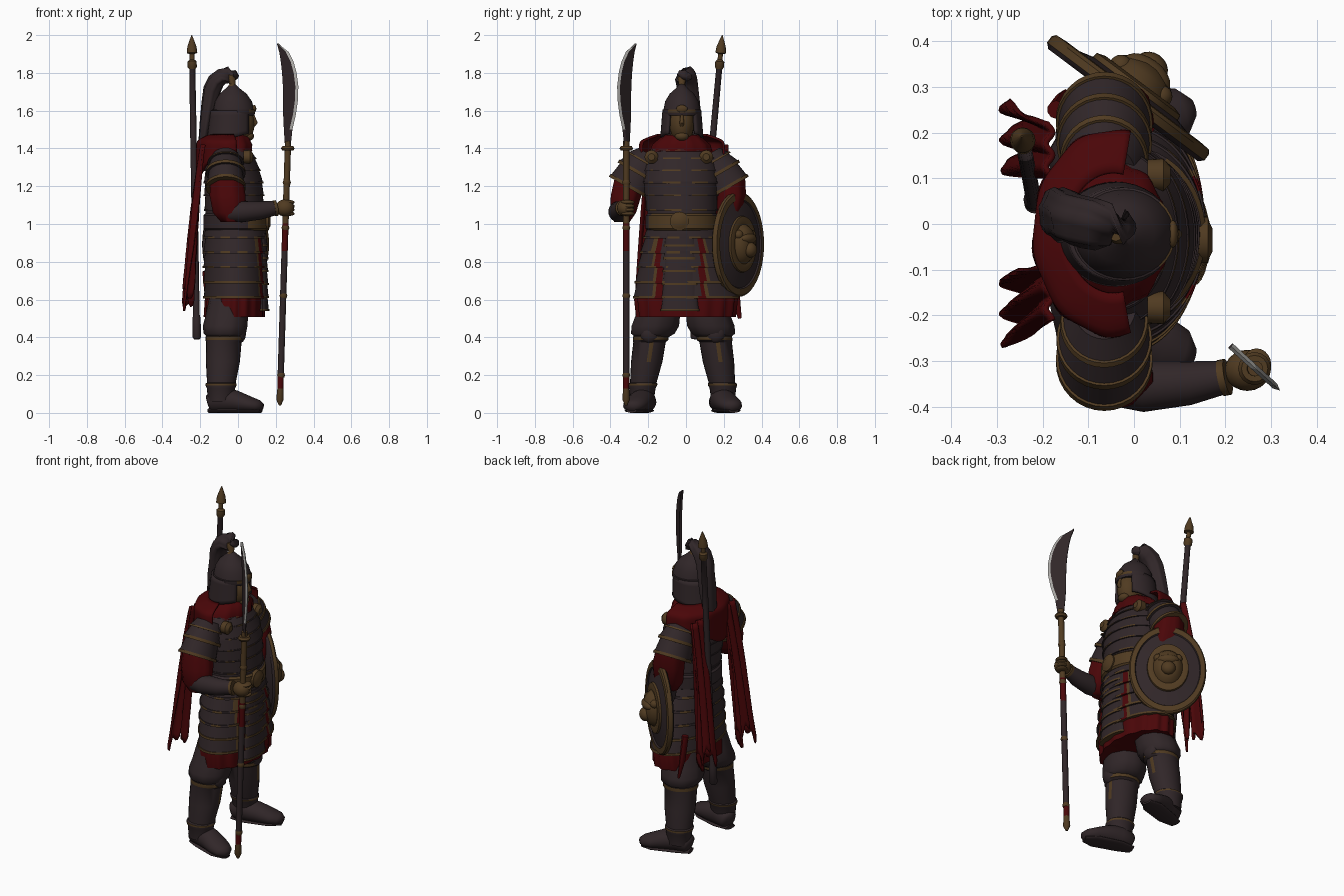
import bpy, bmesh, math
from mathutils import Vector as V

def mat(name, r, g, b):
    m = bpy.data.materials.new(name)
    m.diffuse_color = (r, g, b, 1)
    return m

DARK, RED, BRONZE, STEEL = 0, 1, 2, 3
MATS = [mat("dark_leather", .030, .0195, .0215), mat("red_cloth", .068, .0018, .0025),
        mat("aged_bronze", .080, .043, .015), mat("blade_steel", .42, .41, .39)]
Z, X = V((0, 0, 1)), V((1, 0, 0))

def finish(name, bm, angle=40):
    bmesh.ops.recalc_face_normals(bm, faces=bm.faces[:])
    me = bpy.data.meshes.new(name)
    bm.to_mesh(me)
    bm.free()
    for m in MATS:
        me.materials.append(m)
    me.shade_smooth()
    me.set_sharp_from_angle(angle=math.radians(angle))
    ob = bpy.data.objects.new(name, me)
    bpy.context.collection.objects.link(ob)
    return ob

def skin(name, rings, col, cap=True, angle=40):
    """Join closed rings; col is a colour or a rule (segment, side, face centre)."""
    rule = col if callable(col) else (lambda i, j, c: col)
    bm = bmesh.new()
    vs = [[bm.verts.new(p) for p in r] for r in rings]
    n = len(rings[0])
    for i in range(len(vs) - 1):
        for j in range(n):
            k = (j + 1) % n
            f = bm.faces.new((vs[i][j], vs[i][k], vs[i + 1][k], vs[i + 1][j]))
            f.material_index = rule(i, j, f.calc_center_median())
    if cap:
        for i, r in ((0, vs[0]), (len(vs) - 2, vs[-1])):
            f = bm.faces.new(r)
            f.material_index = rule(i, 0, f.calc_center_median())
    return finish(name, bm, angle)

def tube(name, pts, col, n=24, ref=X, axis=None, wave=(0, 0), cap=True, angle=40):
    """Elliptical loft through (x, y, z, ra, rb) points."""
    rings = []
    for i, p in enumerate(pts):
        c = V(p[:3])
        t = V(axis) if axis else V(pts[min(i + 1, len(pts) - 1)][:3]) - V(pts[max(i - 1, 0)][:3])
        t.normalize()
        a = t.cross(ref).normalized()
        b = a.cross(t)
        ring = []
        for j in range(n):
            th = 2 * math.pi * j / n
            w = 1 + wave[0] * math.cos(wave[1] * th)
            ring.append(c + a * p[3] * w * math.cos(th) + b * p[4] * w * math.sin(th))
        rings.append(ring)
    return skin(name, rings, col, cap, angle)

def along(pts, t):
    f = min(max(t, 0), 1) * (len(pts) - 1)
    i = min(int(f), len(pts) - 2)
    return [a + (b - a) * (f - i) for a, b in zip(pts[i], pts[i + 1])]

def rows(pts, n, step=.010, trim=.12):
    """Overlapping armour rows: 4 rings per row, flared at the lower edge."""
    out = []
    for k in range(n):
        for t, o in ((0, 0), (1 - trim, step * .6), (1 - trim, step), (1, step)):
            p = along(pts, (k + t) / n)
            out.append(p[:3] + [p[3] + o, p[4] + o])
    return out

def blob(name, c, r, col, rot=0):
    bm = bmesh.new()
    bmesh.ops.create_uvsphere(bm, u_segments=20, v_segments=12, radius=1)
    for f in bm.faces:
        f.material_index = col
    ob = finish(name, bm, 60)
    ob.location, ob.scale, ob.rotation_euler = c, r, (0, 0, rot)
    return ob

def sheet(name, fn, nu, nv, col, thick=.012):
    bm = bmesh.new()
    g = [[bm.verts.new(fn(i / nu, j / nv)) for i in range(nu + 1)] for j in range(nv + 1)]
    for j in range(nv):
        for i in range(nu):
            f = bm.faces.new((g[j][i], g[j][i + 1], g[j + 1][i + 1], g[j + 1][i]))
            f.material_index = col
    ob = finish(name, bm, 60)
    m = ob.modifiers.new("thickness", 'SOLIDIFY')
    m.thickness, m.offset = thick, 0

trimmed = lambda i, j, c: BRONZE if i % 4 in (1, 2) else DARK

# Boots and legs
for s, side in ((-1, "right"), (1, "left")):
    y = lambda d: -.018 + s * d
    tube(side + "_boot", [(-.155, y(.19), .05, .035, .045), (-.14, y(.193), .055, .055, .052),
         (-.08, y(.205), .07, .062, .068), (-.01, y(.225), .06, .065, .058), (.06, y(.25), .045, .066, .042),
         (.105, y(.265), .036, .052, .033), (.13, y(.272), .03, .02, .02)], DARK, ref=Z, angle=70)
    tube(side + "_boot_sole", [(-.155, y(.19), .012, .035, .012), (-.08, y(.205), .012, .056, .012),
         (.06, y(.25), .012, .06, .012), (.12, y(.27), .012, .028, .012)], DARK, ref=Z)
    tube(side + "_greave", [(-.09, y(.215), .06, .062, .068), (-.09, y(.213), .13, .07, .075),
         (-.09, y(.212), .145, .077, .082), (-.09, y(.21), .155, .077, .082), (-.088, y(.208), .16, .07, .076),
         (-.08, y(.19), .27, .083, .09), (-.075, y(.175), .375, .086, .094), (-.07, y(.17), .385, .094, .102),
         (-.07, y(.168), .405, .094, .102), (-.07, y(.165), .41, .085, .09)],
         lambda i, j, c: BRONZE if i in (2, 7) or (i == 5 and j == 5) else DARK, axis=Z)
    tube(side + "_breeches", [(-.07, y(.165), .4, .088, .092), (-.07, y(.16), .42, .115, .112),
         (-.068, y(.147), .46, .125, .118), (-.06, y(.135), .51, .118, .113), (-.05, y(.12), .62, .1, .1)],
         DARK, axis=Z, wave=(.025, 9), angle=60)
    blob(side + "_knee_plate", (.01, y(.175), .42), (.032, .05, .05), DARK)

# Red under-robe hem and armoured skirt
tube("robe_hem", [(-.015, -.005, .7, .24, .14), (-.017, 0, .6, .268, .155), (-.02, 0, .508, .258, .158),
     (-.02, 0, .518, .2, .12)], RED, n=96, axis=Z, wave=(.025, 16), angle=60)

def skirt_colour(i, j, c):
    d = abs(c.y + .03)
    if c.x > 0 and c.z < .9 and .1 < d < .13:
        return RED
    if c.x > 0 and c.z < .9 and .13 < d < .145:
        return BRONZE
    if i % 4 == 2:
        return BRONZE if i > 10 or j % 7 < 4 else DARK
    return BRONZE if i % 4 == 1 and i > 10 else DARK
tube("armour_skirt", rows([(-.015, -.02, 1.0, .178, .155), (-.015, -.015, .87, .215, .16),
     (-.015, -.01, .74, .245, .16), (-.015, 0, .605, .27, .158)], 5, .012, .16), skirt_colour, n=80, axis=Z, angle=35)
tube("front_tasset", rows([(.125, -.03, .95, .075, .025), (.13, -.032, .54, .095, .028)], 6, .008, .16),
     trimmed, axis=Z, angle=35)

# Chest armour, belt and buckle
tube("chest_armour", rows([(-.045, -.03, 1.43, .11, .09), (-.04, -.03, 1.36, .185, .125),
     (-.025, -.03, 1.25, .2, .15), (-.02, -.025, 1.13, .187, .153), (-.015, -.02, .99, .175, .155)], 7, .008, .12),
     lambda i, j, c: BRONZE if i % 4 == 2 and c.x > .06 and j % 8 < 5 else DARK, n=64, axis=Z, angle=35)
tube("belt", [(-.013, -.022, z, .182 + o, .16 + o) for z, o in ((.965, 0), (.975, .01), (1.045, .01), (1.055, 0))],
     lambda i, j, c: BRONZE if c.x > .06 else DARK, n=48, axis=Z)
tube("belt_buckle", [(.14, -.035, 1.015, .05, .05), (.162, -.035, 1.015, .05, .05), (.166, -.035, 1.015, .036, .036),
     (.172, -.035, 1.015, .025, .025)], BRONZE, ref=Z)

# Shoulder plates, rosettes and red sleeves
for s, side in ((-1, "right"), (1, "left")):
    y = lambda d: -.038 + s * d
    tube(side + "_shoulder_plates", rows([(-.065, y(.14), 1.36, .085, .07), (-.065, y(.2), 1.305, .103, .09),
         (-.065, y(.265), 1.19, .108, .092)], 3, .014, .2),
         lambda i, j, c: BRONZE if i % 4 in (1, 2) else DARK,
         n=32, axis=(0, s * .5, -.866), angle=35)
    tube(side + "_rosette", [(.03, y(.145), 1.355, .034, .034), (.064, y(.145), 1.355, .036, .036),
         (.08, y(.145), 1.355, .018, .018)], BRONZE, ref=Z)
tube("right_sleeve", [(-.06, -.3, 1.24, .08, .085), (-.055, -.32, 1.15, .08, .095), (-.045, -.335, 1.06, .068, .088),
     (-.04, -.34, 1.01, .04, .05)], RED, axis=Z, wave=(.04, 7), angle=60)
tube("left_sleeve", [(-.06, .23, 1.24, .08, .085), (-.05, .24, 1.15, .075, .093), (-.04, .225, 1.05, .066, .085),
     (-.03, .215, .99, .045, .055)], RED, axis=Z, wave=(.04, 7), angle=60)

# Forearms and hands
tube("right_forearm", [(-.06, -.35, 1.06, .045, .05), (.02, -.355, 1.065, .056, .056), (.12, -.348, 1.072, .048, .048),
     (.2, -.335, 1.085, .036, .038)], DARK, ref=Z)
tube("right_cuff", [(.19, -.337, 1.082, .04, .042), (.205, -.334, 1.085, .04, .042)], BRONZE, ref=Z)
blob("right_hand", (.248, -.32, 1.085), (.05, .045, .045), BRONZE)
for k in range(4):
    blob("right_finger", (.268, -.308, 1.055 + .02 * k), (.032, .036, .0125), BRONZE)
tube("left_forearm", [(-.04, .22, 1.05, .05, .055), (-.02, .225, .95, .055, .055), (.0, .23, .87, .045, .045)], DARK)
blob("left_hand", (.0, .23, .86), (.05, .04, .05), BRONZE)

# Oval shield with animal-face boss
N = V((.6, .8, 0))
C = V((-.015, .272, .893))
prof = [(-.015, .95), (-.005, 1), (.012, 1), (.02, .97), (.022, .85), (.014, .83), (.03, .54), (.042, .53),
        (.048, .44), (.045, .38), (.07, .32), (.09, .2)]
tube("shield", [tuple(C + N * o) + (.215 * k, .278 * k) for o, k in prof],
     lambda i, j, c: DARK if i in (0, 4, 5) else BRONZE, n=48, ref=Z, axis=N)
rot = math.atan2(.8, .6)
blob("shield_boss_muzzle", C + N * .085 - Z * .03, (.035, .04, .04), BRONZE, rot)
blob("shield_boss_brow", C + N * .07 + Z * .03, (.035, .06, .03), BRONZE, rot)
for s in (-1, 1):
    blob("shield_boss_ear", C + N * .05 + V((-.8, .6, 0)) * .055 * s + Z * .05, (.025, .025, .025), BRONZE, rot)

# Head, helmet and plume
HY = -.022
blob("face", (.012, HY, 1.53), (.076, .066, .1), BRONZE)
tube("nose", [(.08, HY, 1.575, .008, .008), (.093, HY, 1.535, .012, .012), (.082, HY, 1.522, .01, .01)], BRONZE, n=10)
blob("chin", (.055, HY, 1.465), (.03, .036, .025), BRONZE)
blob("brow_ornament", (.085, HY, 1.61), (.012, .03, .02), BRONZE)
tube("neck", [(-.03, HY, 1.38, .07, .07), (-.02, HY, 1.48, .06, .06)], BRONZE, axis=Z)
tube("helmet_dome", [(-.022, HY, 1.575, .098, .108), (-.022, HY, 1.59, .102, .113), (-.022, HY, 1.605, .102, .113),
     (-.022, HY, 1.607, .097, .108), (-.024, HY, 1.65, .088, .097), (-.026, HY, 1.69, .064, .071),
     (-.028, HY, 1.72, .03, .034), (-.028, HY, 1.74, .014, .014)],
     lambda i, j, c: BRONZE if i in (1, 2) and c.x > .05 else DARK, n=32, axis=Z, angle=50)

def neck_guard(u, v):
    a = math.radians(180 + (u - .5) * 280)
    r = 1 + .12 * v
    return (-.03 + .108 * r * math.cos(a) - .01 * v, HY + .096 * r * math.sin(a),
            1.6 - v * (.145 + .03 * math.cos(a - math.pi)))
sheet("helmet_neck_guard", neck_guard, 28, 6, DARK, .014)
tube("plume_socket", [(-.03, HY, 1.715, .03, .03), (-.03, HY, 1.74, .016, .016), (-.035, HY, 1.77, .022, .022),
     (-.04, HY, 1.79, .015, .015)], BRONZE, axis=Z)
tube("plume", [(-.002, -.01, 1.775, .015, .012), (-.02, -.006, 1.787, .04, .026), (-.05, -.003, 1.79, .052, .034),
     (-.085, .0, 1.78, .056, .04), (-.115, .006, 1.755, .056, .045), (-.137, .012, 1.71, .055, .046),
     (-.15, .02, 1.64, .055, .042), (-.165, .022, 1.55, .06, .036),
     (-.18, .025, 1.45, .05, .028), (-.2, .025, 1.36, .012, .01)], DARK, wave=(.07, 7), angle=75)

# Red scarf, mantle and two hanging cape tails
tube("scarf", [(-.04, -.025, 1.385, .16, .115), (-.035, -.025, 1.42, .15, .112), (-.035, -.025, 1.455, .11, .095),
     (-.035, -.022, 1.47, .085, .08), (-.035, -.022, 1.45, .07, .07)], RED, n=40, axis=Z, wave=(.03, 10), angle=60)

def mantle(u, v):
    a = math.radians(180 + (u - .5) * 205)
    r = .6 + .4 * math.sin(min(v * 2.2, 1) * math.pi / 2)
    f = 1 + .03 * math.cos(u * 34) * v
    z = 1.47 - .045 * min(v * 2.2, 1) - .24 * max(0, v - .4) * (1 + .3 * math.cos(u * 12))
    return (-.045 + .17 * r * f * math.cos(a), -.02 + .22 * r * f * math.sin(a), z)
sheet("cape_mantle", mantle, 48, 14, RED)

def tail(y0, y1, bottom, lean):
    def fn(u, v):
        fold = .024 * math.cos(u * 15 + v * 2) * (.3 + .7 * v) + .008 * math.sin(u * 29 + v * 5) * v
        rag = .06 * math.sin(u * 9 + 1) + .03 * math.sin(u * 31)
        yc = (y0 + y1) / 2
        return (-.185 - .08 * v ** .8 + fold, yc + (u - .5) * (y1 - y0) * (.75 + .25 * v) + lean * v,
                1.42 - v * (1.42 - bottom + rag))
    return fn
sheet("right_cape_tail", tail(-.23, -.07, .63, -.04), 36, 24, RED)
sheet("left_cape_tail", tail(.08, .24, .63, .03), 36, 24, RED)
tube("hanging_tassel", [(-.17, .25, .75, .02, .02), (-.16, .265, .6, .022, .015), (-.15, .285, .5, .01, .006)], RED, n=10)

# Glaive held in the right hand
def shaft_colour(i, j, c):
    return BRONZE if c.z < .13 or c.z > 1.0 else (RED if c.z > .85 or c.z < .2 else DARK)
G = [(.222, -.317, .04, .006, .006), (.222, -.317, .07, .02, .02), (.224, -.317, .13, .016, .016)]
G += [(.224 + .041 * k / 18, -.316, .13 + 1.31 * k / 18, .017, .017) for k in range(1, 19)]
tube("glaive_shaft", G, shaft_colour, n=14)
for z, r in ((.2, .021), (.62, .021), (.98, .021), (1.22, .022), (1.4, .036)):
    x = .222 + .043 * z / 1.44
    tube("glaive_collar", [(x, -.316, z - .012, r * .8, r * .8), (x, -.316, z, r, r), (x, -.316, z + .012, r * .8, r * .8)],
         BRONZE, n=16)
E, T = V((.74, -.67, 0)), V((.67, .74, 0)) * .007
rings = []
for z, a, b in ((1.42, -.018, .018), (1.5, -.025, .03), (1.58, -.03, .055), (1.66, -.03, .07), (1.73, -.032, .072),
                (1.8, -.038, .06), (1.86, -.047, .038), (1.91, -.058, .004), (1.955, -.075, -.072)):
    p = V((.266, -.316, z))
    m = b - min(.015, (b - a) * .4)
    rings.append([p + E * a + T, p + E * m + T, p + E * b, p + E * m - T, p + E * a - T])
skin("glaive_blade", rings, lambda i, j, c: STEEL if j in (1, 2) and i > 0 else DARK, angle=25)

# Spear slung across the back
def spear(z, r):
    t = (z - .4) / 1.6
    return (-.218 - .027 * t, .045 + .147 * t, z, r, r)
tube("back_spear", [spear(z, r) for z, r in ((.39, .015), (.4, .022), (.5, .022), (.52, .017), (1.0, .017), (1.5, .017),
     (1.82, .016), (1.83, .024), (1.86, .024), (1.87, .013), (1.9, .013), (1.905, .028), (1.94, .024), (2.0, .002))],
     lambda i, j, c: BRONZE if c.z > 1.82 else DARK, n=16)
